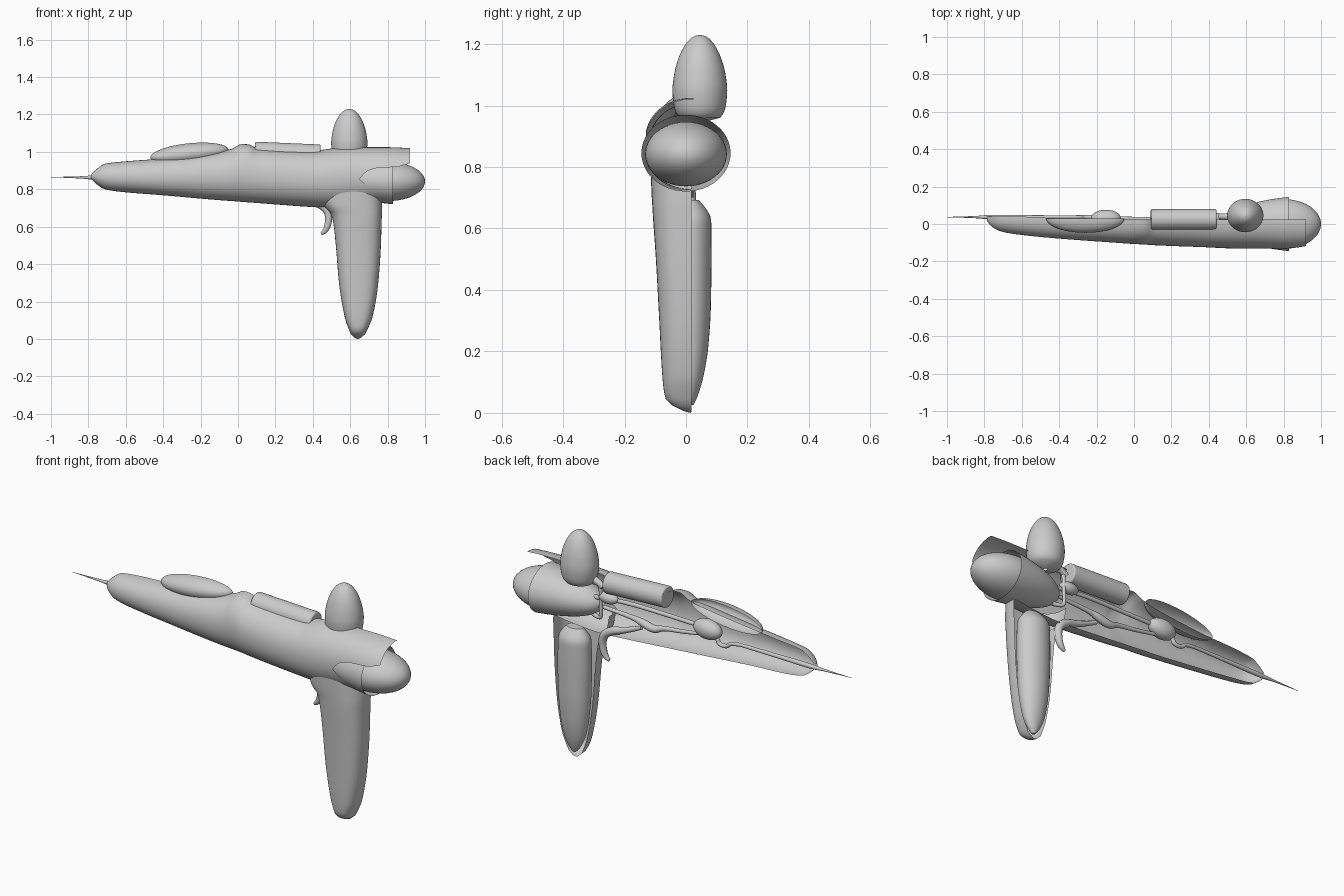
import bpy, bmesh, math
from mathutils import Vector

if "Cube" in bpy.data.objects:
    bpy.data.objects.remove(bpy.data.objects["Cube"])


def spline(table, t):
    """Smooth (monotone-ish Hermite) lookup; each row is (t, value, value...)."""
    n = len(table)
    t = min(max(t, table[0][0]), table[-1][0])
    i = max(k for k in range(n - 1) if table[k][0] <= t)
    a, b = table[i], table[i + 1]
    h = b[0] - a[0]
    u = (t - a[0]) / h
    out = []
    for c in range(1, len(a)):
        def slope(k):
            if k == 0 or k == n - 1:
                j = 0 if k == 0 else n - 2
                return (table[j + 1][c] - table[j][c]) / (table[j + 1][0] - table[j][0])
            d0 = (table[k][c] - table[k - 1][c]) / (table[k][0] - table[k - 1][0])
            d1 = (table[k + 1][c] - table[k][c]) / (table[k + 1][0] - table[k][0])
            return 0 if d0 * d1 <= 0 else 2 * d0 * d1 / (d0 + d1)
        m0, m1 = slope(i) * h, slope(i + 1) * h
        out.append((2*u**3 - 3*u**2 + 1) * a[c] + (u**3 - 2*u**2 + u) * m0
                   + (3*u**2 - 2*u**3) * b[c] + (u**3 - u**2) * m1)
    return out


def finish(ob, angle=40):
    bpy.ops.object.select_all(action='DESELECT')
    bpy.context.view_layer.objects.active = ob
    ob.select_set(True)
    bpy.ops.object.shade_smooth_by_angle(angle=math.radians(angle))
    return ob


def loft(name, rows, closed=False, caps=False):
    bm = bmesh.new()
    rings = [[bm.verts.new(p) for p in r] for r in rows]
    for a, b in zip(rings, rings[1:]):
        n = len(a)
        for j in range(n if closed else n - 1):
            k = (j + 1) % n
            bm.faces.new((a[j], a[k], b[k], b[j]))
    if caps:
        bm.faces.new(rings[0])
        bm.faces.new(rings[-1])
    bmesh.ops.remove_doubles(bm, verts=bm.verts, dist=1e-5)
    bmesh.ops.recalc_face_normals(bm, faces=bm.faces)
    me = bpy.data.meshes.new(name)
    bm.to_mesh(me)
    bm.free()
    ob = bpy.data.objects.new(name, me)
    bpy.context.collection.objects.link(ob)
    return finish(ob)


def ellipsoid(name, loc, scale, tilt=0):
    bpy.ops.mesh.primitive_uv_sphere_add(segments=40, ring_count=24, location=loc, rotation=(0, tilt, 0))
    ob = bpy.context.object
    ob.name = name
    ob.scale = scale
    return finish(ob)


def tube(name, pts, flat=1.0):
    """Path of (x, y, z, radius)."""
    cu = bpy.data.curves.new(name, 'CURVE')
    cu.dimensions = '3D'
    cu.bevel_depth = 1.0
    cu.bevel_resolution = 3
    cu.use_fill_caps = True
    sp = cu.splines.new('NURBS')
    sp.points.add(len(pts) - 1)
    for p, q in zip(sp.points, pts):
        p.co = (q[0], q[1], q[2], 1)
        p.radius = q[3]
    sp.use_endpoint_u = True
    sp.order_u = 3
    ob = bpy.data.objects.new(name, cu)
    bpy.context.collection.objects.link(ob)
    return ob


def sgnpow(v, e):
    return math.copysign(abs(v) ** e, v)


# body half shell: x, top z, bottom z, front y, rim y
BODY = [(-.785, .88, .855, .015, .04), (-.76, .905, .83, -.015, .04), (-.71, .937, .80, -.04, .04),
        (-.63, .947, .787, -.055, .04), (-.4, .965, .768, -.078, .03), (-.1, 1.0, .742, -.10, .025),
        (-.03, 1.018, .737, -.105, .025), (.02, 1.042, .733, -.108, .025), (.06, 1.04, .730, -.110, .025),
        (.1, 1.02, .727, -.113, .025), (.4, 1.005, .705, -.125, .025), (.5, 1.018, .70, -.13, .025),
        (.65, 1.025, .71, -.132, .025), (.8, 1.025, .73, -.135, .025), (.92, 1.02, .74, -.13, .025)]


def body_strip(name, x0, x1, n, limits):
    rows = []
    for i in range(n + 1):
        x = x0 + (x1 - x0) * i / n
        top, bot, fy, ry = spline(BODY, x)
        a0, a1 = limits(x)
        row = []
        for j in range(25):
            a = math.radians(a0 + (a1 - a0) * j / 24)
            row.append((x, ry + (fy - ry) * math.sin(a) ** .9,
                        (top + bot) / 2 + (top - bot) / 2 * sgnpow(math.cos(a), .95)))
        rows.append(row)
    return loft(name, rows)


body_strip("body_shell", -.785, .65, 100, lambda x: (0, 180))
# rear flaps on either side of the notch
body_strip("rear_upper_flap", .65, .92, 20,
           lambda x: (0, spline([(.65, 94), (.69, 81), (.74, 76), (.84, 75), (.92, 66)], x)[0]))
body_strip("rear_lower_flap", .65, .775, 10,
           lambda x: (spline([(.65, 94), (.7, 112), (.775, 150)], x)[0], 180))

# handle half shell: z, left x, right x, front y
HANDLE = [(.005, .625, .655, -.005), (.02, .607, .675, -.04), (.05, .593, .692, -.068), (.12, .57, .72, -.077),
          (.3, .54, .75, -.087), (.5, .523, .764, -.098), (.63, .508, .768, -.107), (.68, .49, .77, -.11),
          (.71, .46, .77, -.112), (.80, .44, .765, -.115)]
rows = []
for i in range(41):
    z = .005 + .795 * (i / 40)
    l, r, fy = spline(HANDLE, z)
    rows.append([((l + r) / 2 - (r - l) / 2 * sgnpow(math.cos(math.pi * j / 28), .75),
                  .018 + (fy - .018) * math.sin(math.pi * j / 28) ** .65, z) for j in range(29)])
tip = [(.64, .015, .0)] * 29
loft("handle_shell", [tip] + rows)

# inner grip: z, half width, back y
GRIP = [(.025, .008, .024), (.05, .03, .036), (.12, .06, .057), (.22, .077, .073), (.35, .087, .081), (.5, .09, .083),
        (.63, .086, .082), (.66, .072, .068), (.692, .045, .042)]
rows = []
for i in range(41):
    z = .025 + .667 * i / 40
    w, by = spline(GRIP, z)
    cx = .645
    rows.append([(cx + w * math.cos(math.tau * j / 32),
                  .015 + (by - .015) * math.sin(math.tau * j / 32), z) for j in range(32)])
loft("inner_grip", rows, closed=True, caps=True)

# rear cup and the rounded tank set in it
CUP = [(.49, .02), (.505, .045), (.54, .073), (.6, .10), (.7, .126), (.78, .139), (.83, .145)]
rows = []
for i in range(25):
    x = .49 + .34 * i / 24
    r = spline(CUP, x)[0]
    rows.append([(x, r * math.cos(math.tau * j / 48), .845 + .86 * r * math.sin(math.tau * j / 48)) for j in range(48)])
loft("rear_cup", rows, closed=True)
ellipsoid("rear_tank", (.80, 0, .842), (.2, .133, .105))

# upright egg on top: z, radius
EGG = [(.945, .01), (.95, .045), (.965, .078), (1.0, .092), (1.05, .097), (1.1, .091), (1.15, .077),
       (1.19, .057), (1.215, .036), (1.226, .018), (1.23, .0)]
rows = [[(.595 + r * math.cos(math.tau * j / 40), .045 + .92 * r * math.sin(math.tau * j / 40), z)
         for j in range(40)] for z, r in
        [(z, spline(EGG, z)[0]) for z in [.945 + .285 * math.sin(math.pi / 2 * i / 30) for i in range(31)]]]
loft("top_egg", rows, closed=True)

# top cylinder
bpy.ops.mesh.primitive_cylinder_add(vertices=32, radius=.055, depth=.35, location=(.265, .025, .992),
                                    rotation=(0, math.radians(92.5), 0))
cyl = bpy.context.object
cyl.name = "top_cylinder"
bev = cyl.modifiers.new("bevel", 'BEVEL')
bev.width = .006
bev.segments = 2
finish(cyl)

# open half dome on the upper front
dome = ellipsoid("side_dome", (0, 0, 0), (1, 1, 1))
bm = bmesh.new()
bm.from_mesh(dome.data)
bmesh.ops.bisect_plane(bm, geom=bm.verts[:] + bm.edges[:] + bm.faces[:], plane_co=(0, 0, 0),
                       plane_no=(0, 1, 0), clear_outer=True)
bm.to_mesh(dome.data)
bm.free()
dome.location = (-.26, .03, .99)
dome.rotation_euler = (0, math.radians(-6), 0)
dome.scale = (.21, .077, .056)

# needle and the inner works
tube("needle", [(-1, .037, .865, .0008), (-.85, .037, .864, .005), (-.79, .037, .863, .011),
                (-.74, .037, .863, .013), (-.55, .037, .865, .01), (-.35, .037, .866, .009)])
tube("needle_feed", [(-.36, .037, .866, .009), (-.29, .037, .862, .01), (-.27, .037, .835, .011),
                     (-.22, .037, .835, .011), (-.21, .037, .87, .011), (-.16, .037, .89, .012)])
ellipsoid("inner_bulb", (-.15, .03, .895), (.08, .046, .05), math.radians(-5))
tube("upper_pipe", [(-.12, .03, .9, .011), (.1, .025, .905, .011), (.4, .025, .905, .011), (.54, .02, .88, .012)])
tube("lower_pipe", [(-.18, .025, .87, .008), (0, .02, .835, .01), (.12, .02, .825, .012), (.17, .02, .80, .02),
                    (.24, .02, .82, .022), (.3, .02, .835, .01), (.52, .02, .845, .01)])
ellipsoid("inner_valve", (.435, .03, .905), (.055, .03, .03))
tube("valve_bracket", [(.53, .04, .97, .012), (.485, .04, .975, .01), (.475, .04, .96, .01), (.475, .04, .88, .009),
                       (.47, .04, .80, .01), (.49, .035, .785, .01), (.53, .02, .79, .012)])
tube("egg_stem", [(.46, .04, .96, .016), (.50, .04, .99, .018), (.57, .04, 1.0, .02)])

# trigger
tube("trigger", [(.445, .01, .562, .008), (.47, .01, .575, .016), (.488, .01, .64, .02), (.478, .01, .69, .022),
                 (.43, .01, .725, .022), (.35, .01, .745, .015), (.25, .015, .79, .01)])
